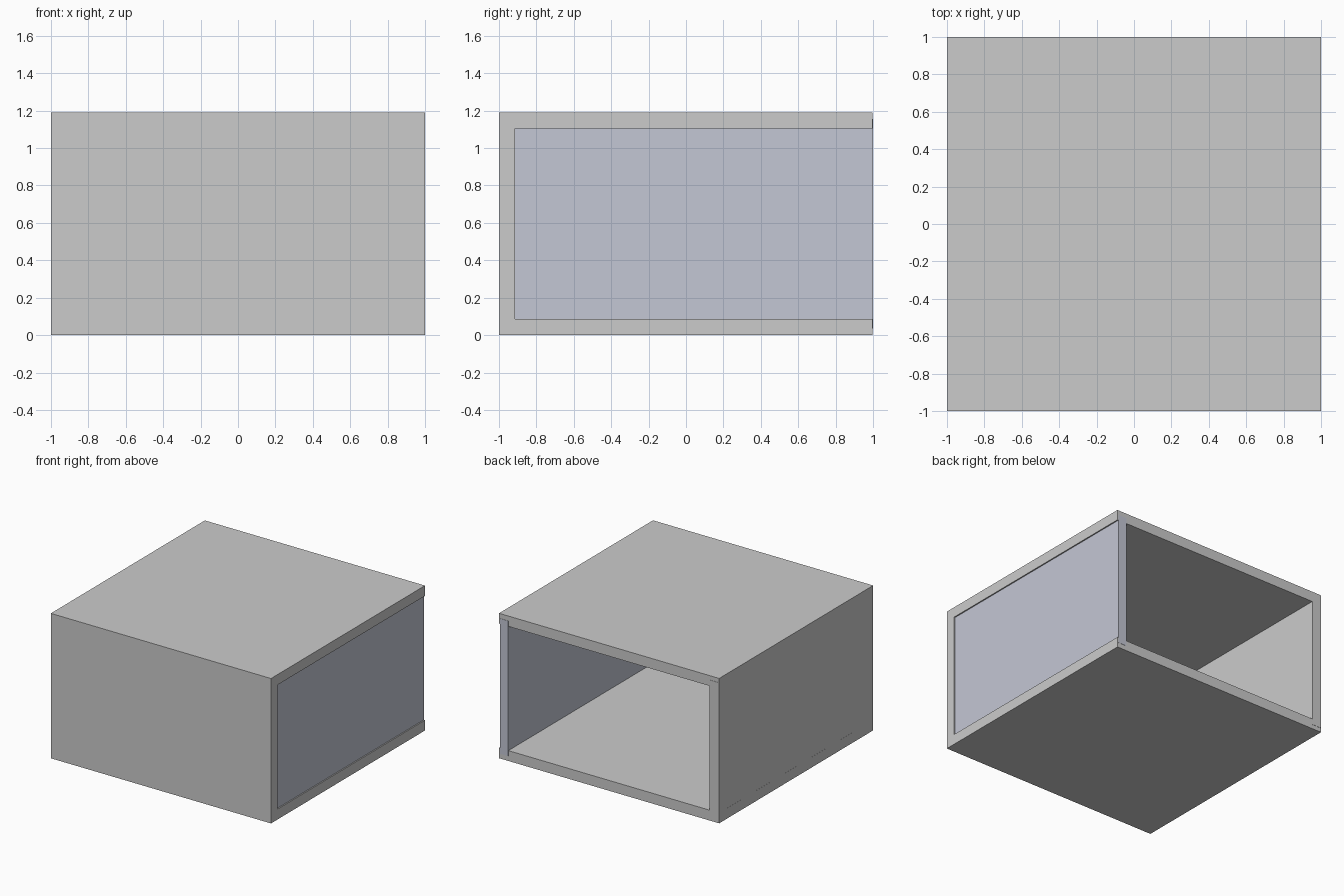
import bpy, bmesh

if "Cube" in bpy.data.objects:
    bpy.data.objects.remove(bpy.data.objects["Cube"])

H = 1.19    # overall height
T = 0.085   # board thickness


def box(name, x, y, z, mat=None):
    """Box from min/max pairs on each axis."""
    bm = bmesh.new()
    bmesh.ops.create_cube(bm, size=1)
    for v in bm.verts:
        v.co = [r[0] if c < 0 else r[1] for c, r in zip(v.co, (x, y, z))]
    me = bpy.data.meshes.new(name)
    bm.to_mesh(me)
    bm.free()
    ob = bpy.data.objects.new(name, me)
    bpy.context.collection.objects.link(ob)
    if mat:
        me.materials.append(mat)
    return ob


blue = bpy.data.materials.new("blue_grey")
blue.diffuse_color = (0.55, 0.57, 0.66, 1)
blue.use_nodes = True
blue.node_tree.nodes["Principled BSDF"].inputs["Base Color"].default_value = blue.diffuse_color

# floor and roof boards, whose right ends frame the side panel
box("floor_board", (-1, 1), (-1, 0.998), (0, T))
box("roof_board", (-1, 1), (-1, 0.998), (H - T, H))

# closed front, forming the front upright of the side frame
box("front_wall", (-1, 1), (-1, -1 + T), (T, H - T))

# solid left wall, let slightly into the boards
box("left_wall", (-0.9995, -1 + T), (-1 + T, 1), (0.035, H - 0.035))

# recessed coloured right panel, let into the surrounding boards
box("right_panel", (1 - T, 0.99), (-0.95, 1), (0.04, H - 0.04), blue)
